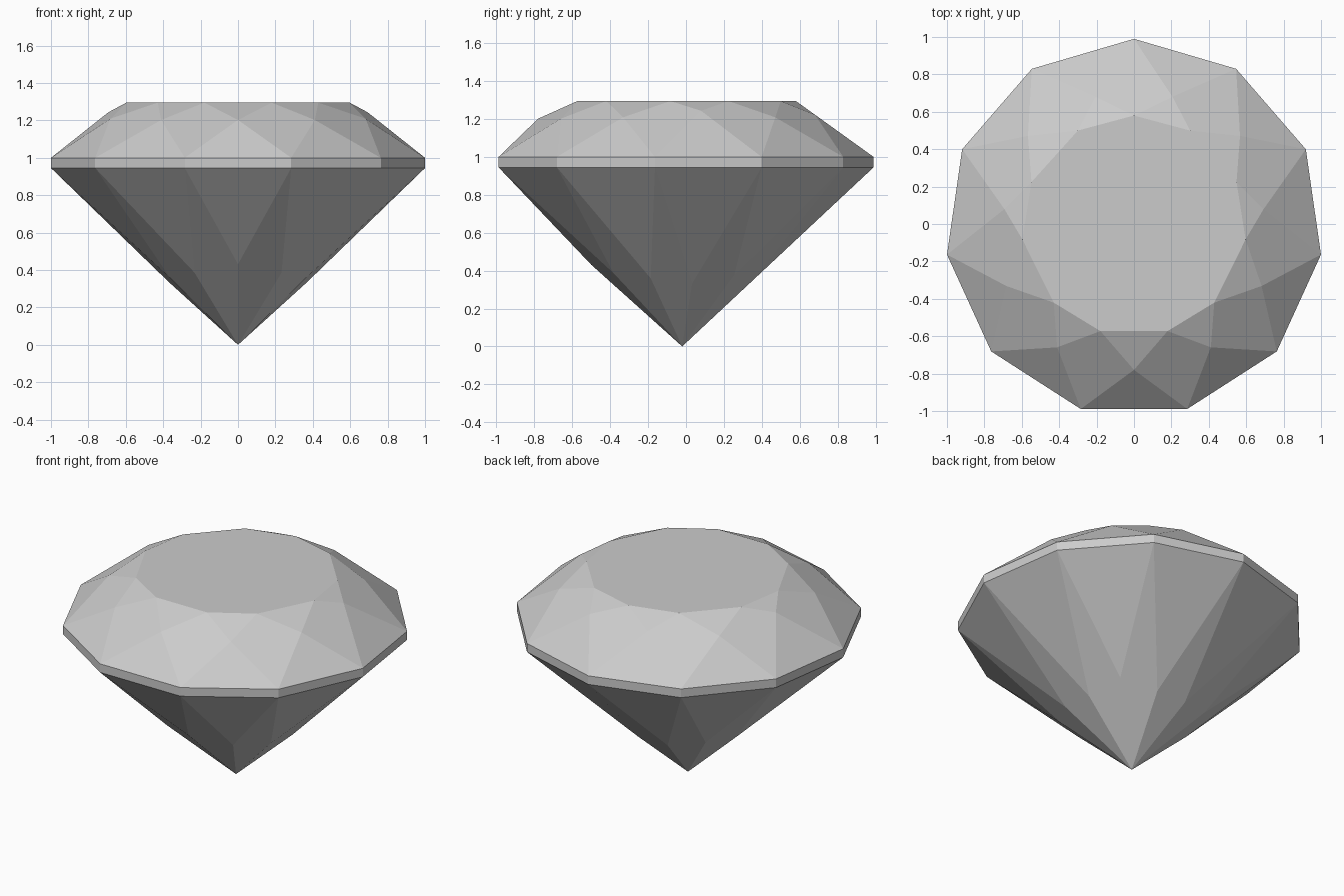
import bpy
import bmesh
from math import sin, cos, radians, pi

cube = bpy.data.objects.get("Cube")
if cube:
    bpy.data.objects.remove(cube, do_unlink=True)

SIDES = 11
STEP = 2 * pi / SIDES
CENTRE_Y = -0.02
RADIUS = 1.01
TABLE_Z, GIRDLE_TOP, GIRDLE_BOTTOM = 1.295, 1.0, 0.945

# Half profiles from back to front, mirrored left to right
table_angle = [0, 30, 66, 96, 133, 162]
table_radius = [0.6, 0.6, 0.6, 0.6, 0.587, 0.581]
star_radius = [0.73, 0.75, 0.70, 0.75, 0.76, 0.76]
culet_radius = [0.37, 0.42, 0.37, 0.40, 0.43, 0.48]

bm = bmesh.new()


def vert(angle, radius, z):
    """Vertex at an angle measured from the back towards +x."""
    return bm.verts.new((radius * sin(angle), CENTRE_Y + radius * cos(angle), z))


table, stars, upper, lower, pavilion = [], [], [], [], []
kite_factor = cos(STEP / 2)
crown_slope = (TABLE_Z - GIRDLE_TOP) / (RADIUS - 0.6)
for k in range(SIDES):
    # Rings at the girdle corners
    half = min(k, SIDES - k)
    side = 1 if k == half else -1
    table.append(vert(side * radians(table_angle[half]), table_radius[half], TABLE_Z))
    upper.append(vert(k * STEP, RADIUS, GIRDLE_TOP))
    lower.append(vert(k * STEP, RADIUS, GIRDLE_BOTTOM))
    # Points between corners, lying on the planes of the main kites
    half = min(k, SIDES - 1 - k)
    angle = (k + 0.5) * STEP
    r = star_radius[half]
    stars.append(vert(angle, r, TABLE_Z - crown_slope * (r * kite_factor - 0.6)))
    r = culet_radius[half]
    pavilion.append(vert(angle, r, GIRDLE_BOTTOM / RADIUS * r * kite_factor))
tip = vert(0, 0, 0)

bm.faces.new(table)
for k in range(SIDES):
    n = (k + 1) % SIDES
    # Crown: star, girdle triangle and kite
    bm.faces.new((table[k], table[n], stars[k]))
    bm.faces.new((stars[k], upper[k], upper[n]))
    bm.faces.new((table[k], stars[k], upper[k], stars[k - 1]))
    # Girdle band
    bm.faces.new((upper[k], upper[n], lower[n], lower[k]))
    # Pavilion: girdle triangle and long kite
    bm.faces.new((lower[k], lower[n], pavilion[k]))
    bm.faces.new((lower[k], pavilion[k], tip, pavilion[k - 1]))
bmesh.ops.recalc_face_normals(bm, faces=bm.faces)

mesh = bpy.data.meshes.new("cut_gem")
bm.to_mesh(mesh)
bm.free()
gem = bpy.data.objects.new("cut_gem", mesh)
bpy.context.collection.objects.link(gem)

mat = bpy.data.materials.new("pale_grey")
mat.use_nodes = True
colour = (0.6, 0.6, 0.6, 1)
mat.diffuse_color = colour
mat.node_tree.nodes["Principled BSDF"].inputs["Base Color"].default_value = colour
mesh.materials.append(mat)
